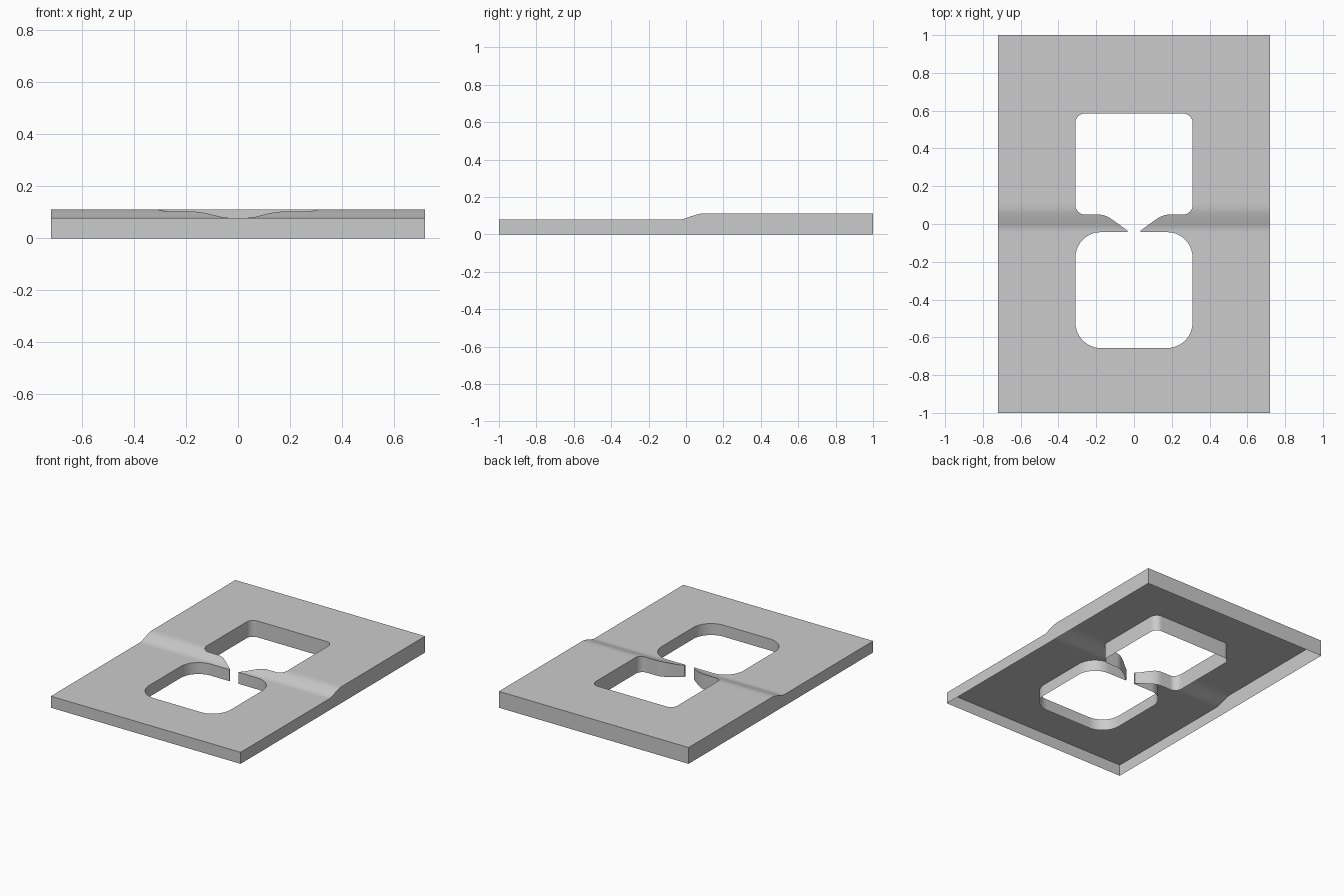
import bpy, bmesh, math

if "Cube" in bpy.data.objects:
    bpy.data.objects.remove(bpy.data.objects["Cube"])

W, L = 0.72, 1.0              # half width and half length of the plate
HX = 0.31                     # half width of the openings
LOW, HIGH = 0.079, 0.112      # plate heights, front and back

# Height profile of the step across the plate (y, z)
STEP = [(-0.06, LOW), (-0.04, LOW), (-0.025, 0.0800), (-0.01, 0.0838), (0.01, 0.0908),
        (0.03, 0.0976), (0.05, 0.1038), (0.065, 0.1080), (0.08, 0.1106),
        (0.10, HIGH), (0.12, HIGH)]


def height(y):
    if y <= STEP[0][0]:
        return LOW
    for (y0, z0), (y1, z1) in zip(STEP, STEP[1:]):
        if y <= y1:
            return z0 + (z1 - z0) * (y - y0) / (y1 - y0)
    return HIGH


def arc(cx, cy, r, a0, a1, n=10):
    """Points along a rounded corner, angles in degrees."""
    angles = [math.radians(a0 + (a1 - a0) * i / n) for i in range(n + 1)]
    return [(cx + r * math.cos(a), cy + r * math.sin(a)) for a in angles]


def bezier(p0, p1, p2, p3, n=10):
    pts = []
    for i in range(n + 1):
        t = i / n
        k = ((1 - t) ** 3, 3 * t * (1 - t) ** 2, 3 * t * t * (1 - t), t ** 3)
        pts.append(tuple(sum(w * p[c] for w, p in zip(k, (p0, p1, p2, p3))) for c in (0, 1)))
    return pts


# Right half of the double opening: back window, tapered prong, front window
R, F = 0.05, 0.135
right = arc(HX - R, 0.585 - R, R, 90, 0)
right += arc(HX - R, 0.05 + R, R, 0, -90)
right += bezier((0.19, 0.05), (0.14, 0.05), (0.115, 0.022), (0.036, -0.034))
right += [(0.034, -0.043)]
right += arc(HX - F, -0.043 - F, F, 90, 0)
right += arc(HX - F, -0.657 + F, F, 0, -90)
opening = right + [(-x, y) for x, y in reversed(right)]
outline = [(-W, -L), (W, -L), (W, L), (-W, L)]

# Fill the plate between outline and opening
bm = bmesh.new()
for loop in (outline, opening):
    vs = [bm.verts.new((x, y, 0)) for x, y in loop]
    for i, v in enumerate(vs):
        bm.edges.new((v, vs[(i + 1) % len(vs)]))
bmesh.ops.triangle_fill(bm, edges=bm.edges[:], use_beauty=True, normal=(0, 0, 1))

# Slice across the step, then raise to the profile
for y, _ in STEP:
    bmesh.ops.bisect_plane(bm, geom=bm.verts[:] + bm.edges[:] + bm.faces[:], dist=1e-5,
                           plane_co=(0, y, 0), plane_no=(0, 1, 0))
for f in bm.faces:
    f.normal_update()
    if f.normal.z < 0:
        f.normal_flip()
for v in bm.verts:
    v.co.z = height(v.co.y)

# Skirt walls down to the ground, underside left open
rim = [e for e in bm.edges if e.is_boundary]
ext = bmesh.ops.extrude_edge_only(bm, edges=rim)
for g in ext["geom"]:
    if isinstance(g, bmesh.types.BMVert):
        g.co.z = 0
bmesh.ops.recalc_face_normals(bm, faces=bm.faces[:])
bm.normal_update()
if max(bm.faces, key=lambda f: abs(f.normal.z) * f.calc_area()).normal.z < 0:
    bmesh.ops.reverse_faces(bm, faces=bm.faces[:])

mesh = bpy.data.meshes.new("stepped_plate")
bm.to_mesh(mesh)
bm.free()
plate = bpy.data.objects.new("stepped_plate", mesh)
bpy.context.collection.objects.link(plate)
bpy.context.view_layer.objects.active = plate
plate.select_set(True)
bpy.ops.object.shade_smooth_by_angle(angle=math.radians(30))
